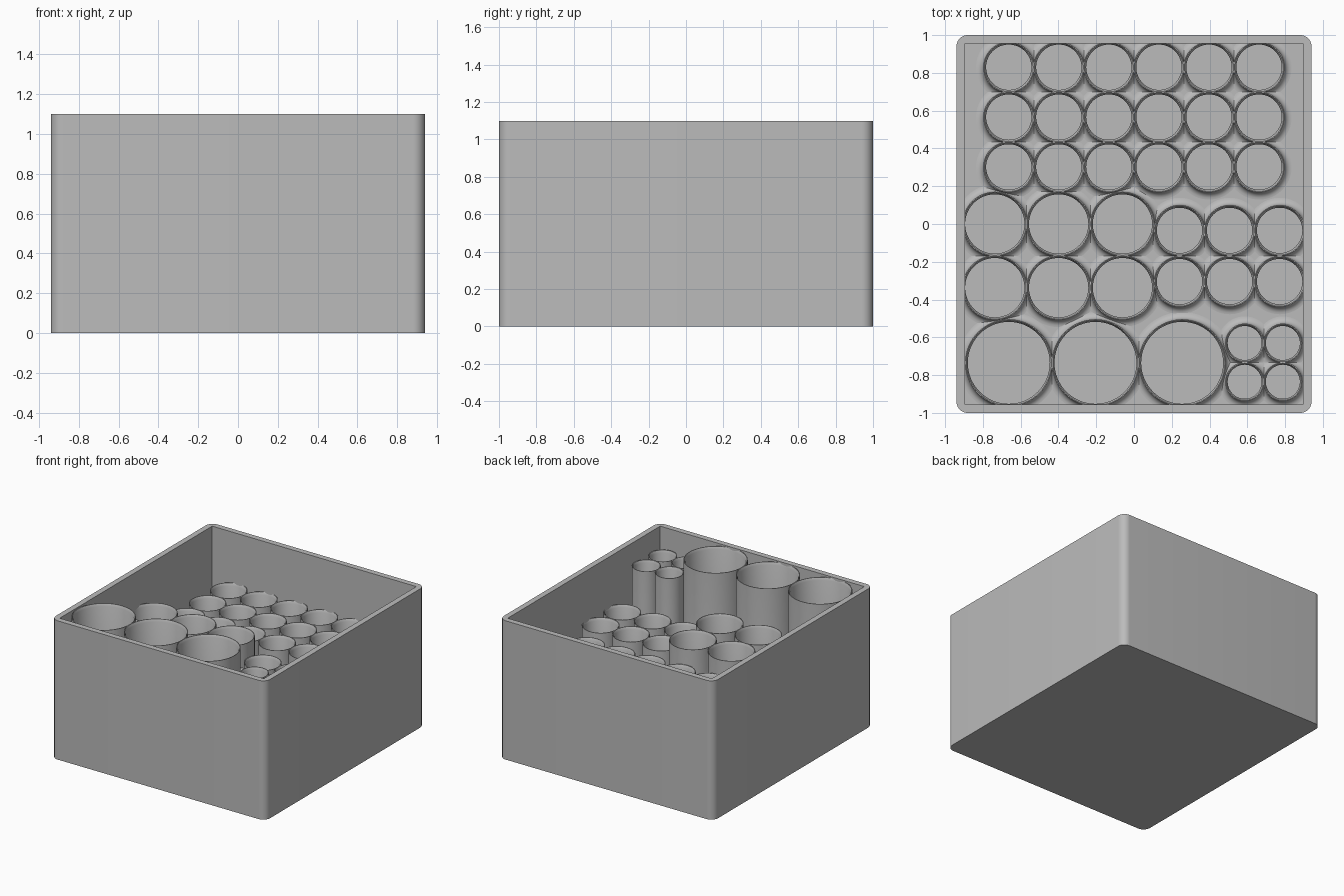
import bpy, bmesh, math

if "Cube" in bpy.data.objects:
    bpy.data.objects.remove(bpy.data.objects["Cube"], do_unlink=True)

HALF_X, HALF_Y, HEIGHT = 0.94, 1.0, 1.1
WALL, FLOOR, FLARE, SIDES = 0.045, 0.045, 0.038, 64

grey = bpy.data.materials.new("light_grey_plastic")
grey.use_nodes = True
color = (0.5, 0.5, 0.5, 1)
grey.diffuse_color = color
grey.node_tree.nodes["Principled BSDF"].inputs["Base Color"].default_value = color


def finish(name, bm):
    mesh = bpy.data.meshes.new(name)
    bm.to_mesh(mesh)
    bm.free()
    mesh.materials.append(grey)
    obj = bpy.data.objects.new(name, mesh)
    bpy.context.collection.objects.link(obj)
    bpy.ops.object.select_all(action="DESELECT")
    obj.select_set(True)
    bpy.context.view_layer.objects.active = obj
    bpy.ops.object.shade_smooth_by_angle(angle=math.radians(30))
    return obj


def add_block(bm, hx, hy, z0, z1):
    """Box without a top; returns its vertices."""
    verts = bmesh.ops.create_cube(bm, size=2)["verts"]
    for v in verts:
        v.co = (v.co.x * hx, v.co.y * hy, z0 if v.co.z < 0 else z1)
    return verts


def make_case():
    bm = bmesh.new()
    # Outer shell with rounded upright corners
    add_block(bm, HALF_X, HALF_Y, 0, HEIGHT)
    upright = [e for e in bm.edges
               if abs(e.verts[0].co.z - e.verts[1].co.z) > 0.5]
    bmesh.ops.bevel(bm, geom=upright, offset=0.06, segments=10,
                    profile=0.5, affect="EDGES")
    # Square-cornered cavity
    add_block(bm, HALF_X - WALL, HALF_Y - WALL, FLOOR, HEIGHT)
    # Open both tops and fill the rim between them
    bm.normal_update()
    tops = [f for f in bm.faces if f.normal.z > 0.9]
    bmesh.ops.delete(bm, geom=tops, context="FACES")
    rim = [e for e in bm.edges if e.is_boundary]
    bmesh.ops.triangle_fill(bm, edges=rim, use_beauty=True, normal=(0, 0, 1))
    bmesh.ops.recalc_face_normals(bm, faces=bm.faces[:])
    return finish("case", bm)


def tube_profile(bore, outer, top):
    """Outline from the flared foot, over the chamfered rim, to the bore."""
    points = []
    for i in range(7):
        t = math.pi / 2 * i / 6
        points.append((outer + FLARE * (1 - math.sin(t)),
                       FLOOR + FLARE * (1 - math.cos(t))))
    points += [(outer, top), (outer - 0.005, top),
               (bore, top - 0.02), (bore, FLOOR + 0.025)]
    return points


def make_tubes(name, xs, ys, bore, outer, top):
    profile = tube_profile(bore, outer, top)
    for row, cy in enumerate(ys):
        for col, cx in enumerate(xs):
            bm = bmesh.new()
            rings = []
            for r, z in profile:
                ring = []
                for i in range(SIDES):
                    a = math.tau * i / SIDES
                    # Feet end inside the case walls
                    x = max(-0.92, min(0.92, cx + r * math.cos(a)))
                    y = max(-0.98, min(0.98, cy + r * math.sin(a)))
                    ring.append(bm.verts.new((x, y, z)))
                rings.append(ring)
            for low, high in zip(rings, rings[1:]):
                for i in range(SIDES):
                    j = (i + 1) % SIDES
                    bm.faces.new((low[i], low[j], high[j], high[i]))
            bm.faces.new(rings[-1])  # bore floor
            finish(f"{name}_{row + 1}_{col + 1}", bm)


def steps(start, pitch, count):
    return [start + pitch * i for i in range(count)]


make_case()
make_tubes("back_tube", steps(-0.663, 0.265, 6), steps(0.83, -0.264, 3),
           0.12, 0.135, 0.70)
make_tubes("side_tube", steps(0.241, 0.265, 3), steps(-0.034, -0.271, 2),
           0.12, 0.135, 0.70)
make_tubes("medium_tube", steps(-0.737, 0.338, 3), steps(0.0, -0.337, 2),
           0.157, 0.171, 0.82)
make_tubes("large_tube", steps(-0.663, 0.459, 3), [-0.735],
           0.217, 0.231, 1.09)
make_tubes("small_tube", steps(0.586, 0.202, 2), steps(-0.63, -0.205, 2),
           0.09, 0.103, 0.94)
